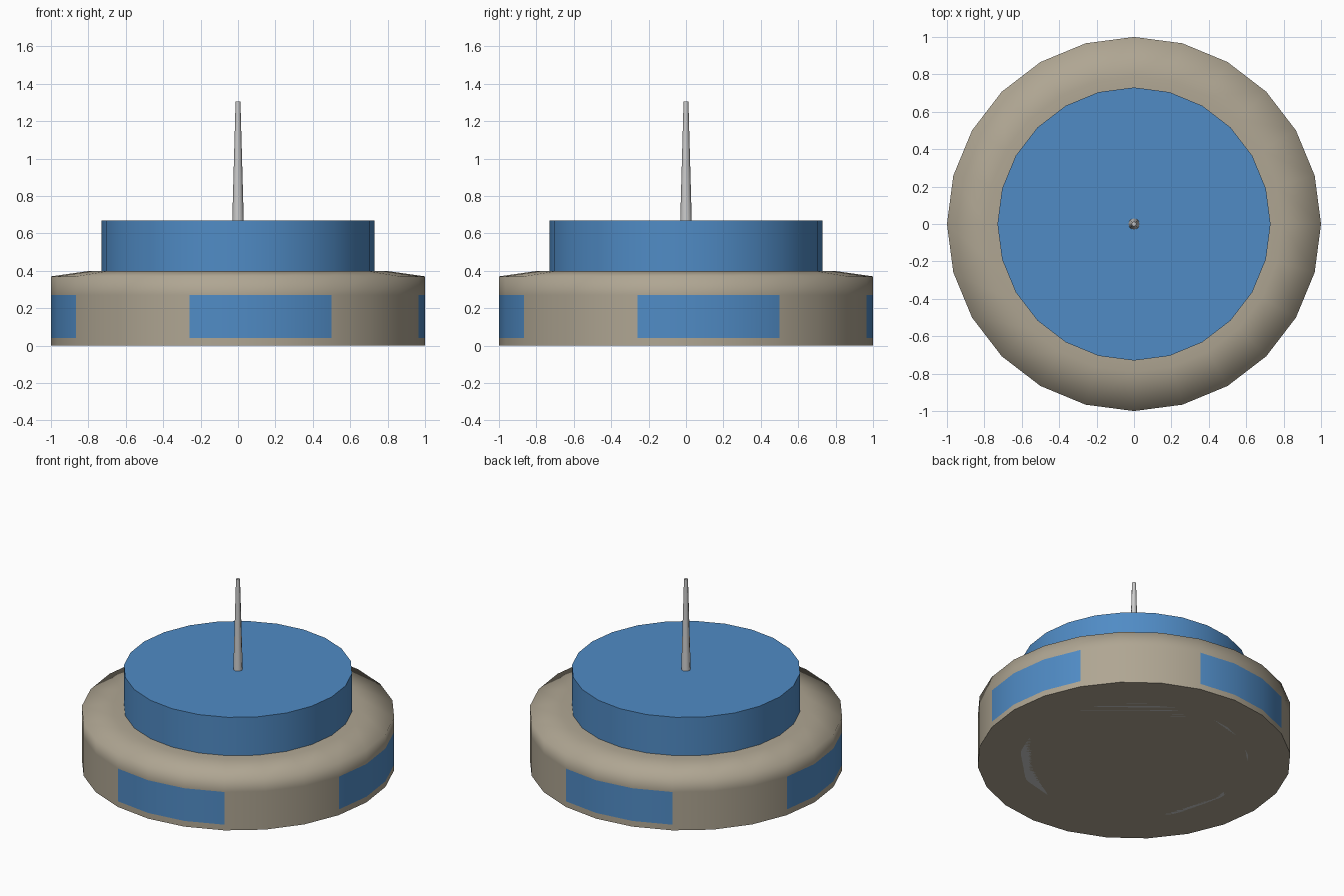
import bpy, bmesh
from math import sin, cos, radians

if "Cube" in bpy.data.objects:
    bpy.data.objects.remove(bpy.data.objects["Cube"])


def material(name, rgb):
    m = bpy.data.materials.new(name)
    m.diffuse_color = (*rgb, 1)
    m.use_nodes = True
    m.node_tree.nodes["Principled BSDF"].inputs["Base Color"].default_value = m.diffuse_color
    return m


stone = material("tan_stone", (0.43, 0.38, 0.29))
blue = material("blue_panel", (0.08, 0.26, 0.56))


def lathe(name, profile, sides, mats=(), pick=None, caps=(True, True)):
    """Revolve (radius, z) points; pick(row, side) gives a material slot."""
    bm = bmesh.new()
    rings = [[bm.verts.new((r * cos(radians(360 * i / sides)),
                            r * sin(radians(360 * i / sides)), z))
              for i in range(sides)] for r, z in profile]
    for row, (a, b) in enumerate(zip(rings, rings[1:])):
        for i in range(sides):
            j = (i + 1) % sides
            f = bm.faces.new((a[i], a[j], b[j], b[i]))
            f.smooth = True
            f.material_index = pick(row, i) if pick else 0
    for ring, wanted in ((rings[0][::-1], caps[0]), (rings[-1], caps[1])):
        if wanted:
            f = bm.faces.new(ring)
            for e in f.edges:
                e.smooth = False
    mesh = bpy.data.meshes.new(name)
    bm.to_mesh(mesh)
    bm.free()
    for m in mats:
        mesh.materials.append(m)
    ob = bpy.data.objects.new(name, mesh)
    bpy.context.collection.objects.link(ob)
    return ob


# Base drum with a sloped shoulder; four flush blue panels, three facets wide
lathe("base_drum",
      [(1, 0), (1, 0.04), (1, 0.27), (1, 0.37), (0.79, 0.4), (0.72, 0.4)], 24,
      (stone, blue), lambda row, i: int(row == 1 and (i + 1) % 6 < 3),
      caps=(True, False))

# Raised blue top drum
lathe("top_drum", [(0.73, 0.398), (0.73, 0.67)], 24, (blue,), caps=(False, True))

# Grey plate under the base
lathe("foot_plate", [(0.73, 0.0), (0.73, 0.02)], 24)

# Tapered spike
lathe("spike", [(0.031, 0.66), (0.013, 1.305)], 8)
